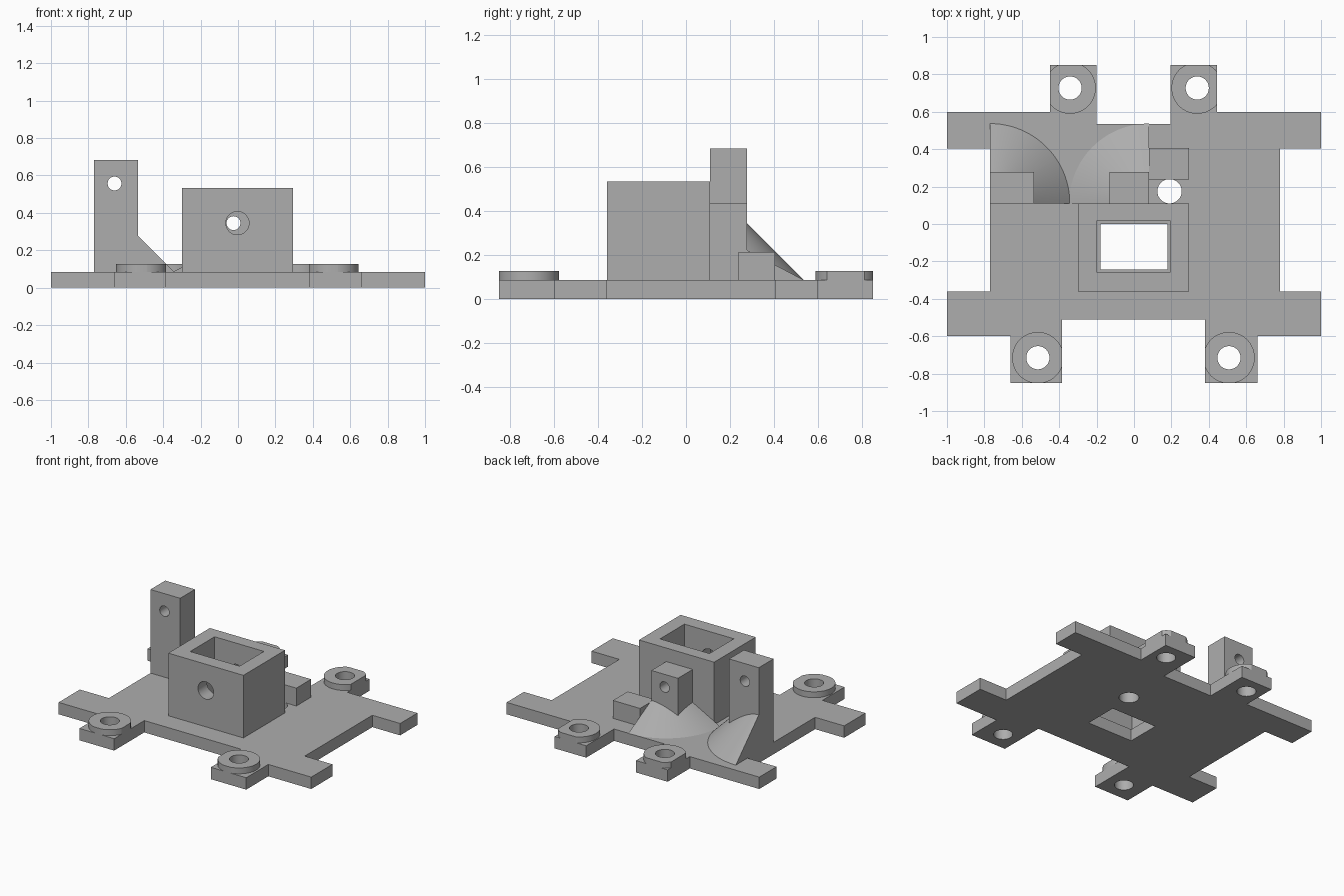
import bpy, bmesh, math

if "Cube" in bpy.data.objects:
    bpy.data.objects.remove(bpy.data.objects["Cube"])

grey = bpy.data.materials.new("mid grey")
grey.diffuse_color = (0.42, 0.42, 0.42, 1)
grey.use_nodes = True
grey.node_tree.nodes["Principled BSDF"].inputs["Base Color"].default_value = grey.diffuse_color
BASE = 0.085          # top of the plate


def make(name, bm):
    bmesh.ops.recalc_face_normals(bm, faces=bm.faces)
    me = bpy.data.meshes.new(name)
    bm.to_mesh(me)
    bm.free()
    me.materials.append(grey)
    ob = bpy.data.objects.new(name, me)
    bpy.context.collection.objects.link(ob)
    return ob


def prism(name, pts, z0, z1):
    bm = bmesh.new()
    f = bm.faces.new([bm.verts.new((x, y, z0)) for x, y in pts])
    r = bmesh.ops.extrude_face_region(bm, geom=[f])
    top = [v for v in r["geom"] if isinstance(v, bmesh.types.BMVert)]
    bmesh.ops.translate(bm, verts=top, vec=(0, 0, z1 - z0))
    return make(name, bm)


def box(name, x0, x1, y0, y1, z0, z1):
    return prism(name, [(x0, y0), (x1, y0), (x1, y1), (x0, y1)], z0, z1)


def disc(name, x, y, r, z0, z1, n=64):
    return prism(name, [(x + r * math.cos(2 * math.pi * i / n),
                         y + r * math.sin(2 * math.pi * i / n)) for i in range(n)], z0, z1)


def bore(x, z, r, y0, y1):
    # horizontal cutter along y
    ob = disc("bore_cutter", x, -z, r, y0, y1)
    for v in ob.data.vertices:
        a, b, c = v.co
        v.co = (a, c, -b)
    ob.data.flip_normals()
    bm = bmesh.new()
    bm.from_mesh(ob.data)
    bmesh.ops.recalc_face_normals(bm, faces=bm.faces)
    bm.to_mesh(ob.data)
    bm.free()
    return ob


def boolean(ob, tool, op="DIFFERENCE"):
    m = ob.modifiers.new("bool", "BOOLEAN")
    m.operation, m.solver, m.object = op, "EXACT", tool
    bpy.context.view_layer.objects.active = ob
    bpy.ops.object.modifier_apply(modifier=m.name)
    bpy.data.objects.remove(tool)


def quarter_cone(x, y, r, h, a0, n=32):
    bm = bmesh.new()
    apex = bm.verts.new((x, y, BASE + h))
    foot = bm.verts.new((x, y, BASE))
    arc = [bm.verts.new((x + r * math.cos(a0 + math.pi / 2 * i / n),
                         y + r * math.sin(a0 + math.pi / 2 * i / n), BASE)) for i in range(n + 1)]
    for a, b in zip(arc, arc[1:]):
        bm.faces.new((apex, a, b))
    bm.faces.new([foot] + arc)
    bm.faces.new((apex, foot, arc[0]))
    bm.faces.new((apex, arc[-1], foot))
    return make("gusset", bm)


# base plate with side ears and screw tabs
plate = prism("base_plate", [
    (-1, -.6), (-.66, -.6), (-.66, -.85), (-.385, -.85), (-.385, -.51), (.38, -.51),
    (.38, -.85), (.66, -.85), (.66, -.6), (1, -.6), (1, -.36), (.78, -.36), (.78, .405),
    (1, .405), (1, .6), (.445, .6), (.445, .85), (.195, .85), (.195, .535), (-.2, .535),
    (-.2, .85), (-.45, .85), (-.45, .6), (-1, .6), (-1, .405), (-.77, .405),
    (-.77, -.36), (-1, -.36)], 0, BASE)
boolean(plate, box("window_cutter", -.18, .18, -.243, 0, -.1, .3))
boolean(plate, disc("cable_cutter", .19, .175, .065, -.1, .3))

# raised washers on the tabs, trimmed flush with the tab edges
for name, x, y, x0, x1 in [("back_left", -.342, .727, -.45, -.2), ("back_right", .338, .727, .195, .445),
                           ("front_left", -.514, -.715, -.66, -.385), ("front_right", .508, -.715, .38, .66)]:
    boss = disc(name + "_washer", x, y, .1375, BASE, .127)
    boolean(boss, box("trim", x0, x1, -.85, .85, 0, .3), "INTERSECT")
    boolean(boss, disc("hole", x, y, .062, -.1, .3))
    boolean(plate, disc("hole", x, y, .062, -.1, .3))

# open-topped housing
housing = box("housing", -.3, .295, -.36, .11, BASE, .533)
boolean(housing, box("cavity", -.198, .193, -.258, .018, 0, .7))
boolean(housing, bore(-.003, .345, .062, -.5, -.15))
boolean(housing, bore(-.024, .345, .037, -.1, .3))

# tall and short posts with conical gussets
tall = box("tall_post", -.77, -.535, .11, .277, BASE, .683)
boolean(tall, quarter_cone(-.77, .11, .427, .427, 0), "UNION")
boolean(tall, bore(-.66, .557, .037, 0, .5))
short = box("short_post", -.13, .08, .11, .277, BASE, .436)
boolean(short, quarter_cone(.08, .11, .427, .225, math.pi / 2), "UNION")
boolean(short, bore(-.024, .345, .037, 0, .5))

# small stop block beside the short post
box("stop_block", .08, .295, .238, .405, BASE, .213)

for ob in bpy.context.scene.objects:
    bpy.ops.object.select_all(action="DESELECT")
    ob.select_set(True)
    bpy.context.view_layer.objects.active = ob
    bpy.ops.object.shade_smooth_by_angle(angle=math.radians(25))
